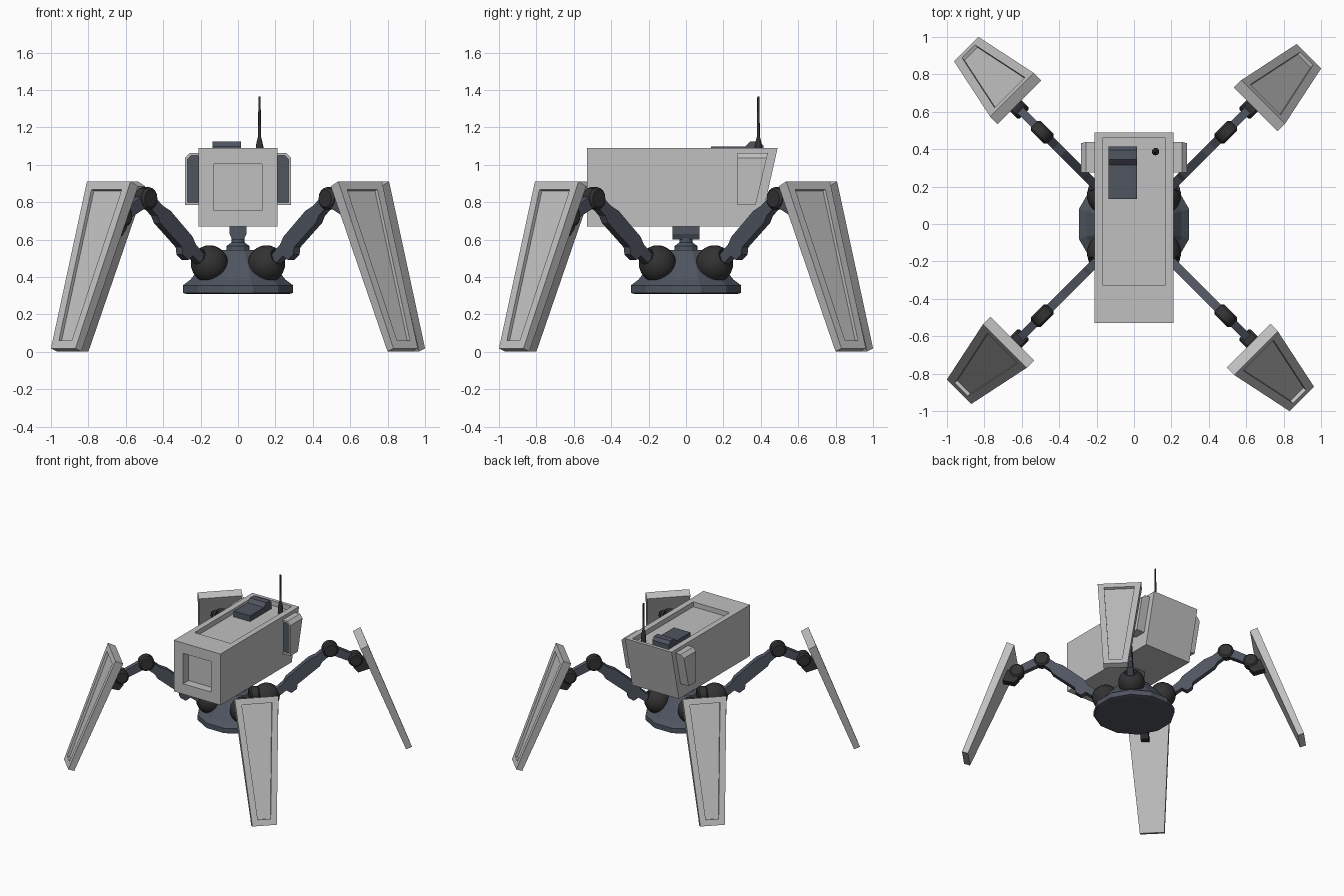
import bpy, bmesh, math
from mathutils import Matrix, Vector

if "Cube" in bpy.data.objects:
    bpy.data.objects.remove(bpy.data.objects["Cube"])


def material(name, rgb):
    m = bpy.data.materials.new(name)
    m.diffuse_color = (*rgb, 1)
    m.use_nodes = True
    m.node_tree.nodes["Principled BSDF"].inputs["Base Color"].default_value = m.diffuse_color
    return m


GREY = material("light grey", (0.53, 0.53, 0.53))
BLUE = material("slate blue", (0.078, 0.09, 0.118))
BLACK = material("joint black", (0.032, 0.032, 0.032))


def finish(bm, name, mats, smooth=False, mat=None):
    """Turn a bmesh into a named object with its materials."""
    if mat:
        bm.transform(mat)
    bmesh.ops.recalc_face_normals(bm, faces=bm.faces)
    me = bpy.data.meshes.new(name)
    bm.to_mesh(me)
    bm.free()
    for m in mats:
        me.materials.append(m)
    ob = bpy.data.objects.new(name, me)
    bpy.context.collection.objects.link(ob)
    if smooth:
        bpy.ops.object.select_all(action='DESELECT')
        ob.select_set(True)
        bpy.context.view_layer.objects.active = ob
        bpy.ops.object.shade_smooth_by_angle(angle=math.radians(35))
    return ob


def prism(points, a, b, axis):
    """Extrude a 2D profile from a to b along axis x or y."""
    bm = bmesh.new()
    def put(p, t):
        return (t, p[0], p[1]) if axis == 'x' else (p[0], t, p[1])
    lo = [bm.verts.new(put(p, a)) for p in points]
    hi = [bm.verts.new(put(p, b)) for p in points]
    bm.faces.new(lo)
    bm.faces.new(hi)
    n = len(points)
    for i in range(n):
        j = (i + 1) % n
        bm.faces.new((lo[i], lo[j], hi[j], hi[i]))
    bmesh.ops.recalc_face_normals(bm, faces=bm.faces)
    return bm


def lathe(profile, n, turn=0.0):
    """Stack rings of (radius, z) and cap both ends."""
    bm = bmesh.new()
    rings = [[bm.verts.new((r * math.cos(turn + math.tau * i / n),
                            r * math.sin(turn + math.tau * i / n), z))
              for i in range(n)] for r, z in profile]
    for p, q in zip(rings, rings[1:]):
        for i in range(n):
            j = (i + 1) % n
            bm.faces.new((p[i], p[j], q[j], q[i]))
    bm.faces.new(rings[0])
    bm.faces.new(rings[-1])
    return bm


def facing(bm, direction):
    d = Vector(direction)
    bm.normal_update()
    return max(bm.faces, key=lambda f: f.normal.dot(d))


def recess(bm, direction, margin, depth):
    """Inset the face pointing in a direction and sink it straight in."""
    f = facing(bm, direction)
    n = f.normal.copy()
    bmesh.ops.inset_region(bm, faces=[f], thickness=margin, use_even_offset=True)
    floor = bmesh.ops.extrude_face_region(bm, geom=[f])
    verts = [v for v in floor['geom'] if isinstance(v, bmesh.types.BMVert)]
    faces = [v for v in floor['geom'] if isinstance(v, bmesh.types.BMFace)]
    rim = list(f.verts) if f.is_valid else []
    if f.is_valid:
        bmesh.ops.delete(bm, geom=[f], context='FACES_ONLY')
    bmesh.ops.translate(bm, verts=verts, vec=-n * depth)
    return faces[0], rim + verts


# Head box with slanted back, front socket and roof tray
bm = prism([(-0.53, 0.67), (0.395, 0.67), (0.49, 1.09), (-0.53, 1.09)], -0.212, 0.212, 'x')
recess(bm, (0, -1, 0), 0.085, 0.07)
_, tray = recess(bm, (0, 0, 1), 0.047, 0.04)
for v in tray:
    v.co.y = 0.463 if v.co.y > 0 else -0.33
finish(bm, "head", [GREY])

# Roof hatch with raised rear block
finish(prism([(0.135, 1.045), (0.415, 1.045), (0.415, 1.1), (0.395, 1.125), (0.345, 1.125),
              (0.315, 1.097), (0.135, 1.097)], -0.135, 0.015, 'x'), "roof_hatch", [BLUE])

# Antenna
finish(lathe([(0.02, 1.045), (0.02, 1.1), (0.011, 1.14), (0.008, 1.15), (0.006, 1.365)], 12),
       "antenna", [BLACK], True, Matrix.Translation((0.115, 0.387, 0)))

# Side pods with dark front panels
for side, label in ((1, "right"), (-1, "left")):
    bm = prism([(0.275, 0.785), (0.372, 0.785), (0.438, 1.063), (0.275, 1.063)], 0.2, 0.284, 'x')
    edge = [e for e in bm.edges if all(v.co.x > 0.25 and v.co.z > 1 for v in e.verts)]
    bmesh.ops.bevel(bm, geom=edge, offset=0.027, segments=1, affect='EDGES')
    panel, _ = recess(bm, (0, -1, 0), 0.014, 0.012)
    panel.material_index = 1
    finish(bm, label + "_pod", [GREY, BLUE], mat=Matrix.Diagonal((side, 1, 1, 1)))

# Neck post and swivel
finish(lathe([(0.062, 0.53), (0.062, 0.565), (0.035, 0.585), (0.035, 0.63)], 12),
       "neck_post", [BLUE])
finish(prism([(-0.03, 0.6), (0.03, 0.6), (0.045, 0.63), (0.045, 0.675), (-0.045, 0.675),
              (-0.045, 0.63)], -0.072, 0.072, 'y'), "neck_swivel", [BLUE])

# Twelve-sided base
k = 1 / math.cos(math.pi / 12)
finish(lathe([(r * k, z) for r, z in ((0.275, 0.31), (0.295, 0.315), (0.295, 0.355), (0.255, 0.385),
                                      (0.125, 0.545))], 12, math.pi / 12), "base", [BLUE])

# Arm profile: along and across the line from hip to elbow
ARM = [(0, 0.027), (0.1, 0.03), (0.14, 0.046), (0.36, 0.05), (0.42, 0.034), (0.526, 0.034),
       (0.526, -0.034), (0.42, -0.034), (0.38, -0.05), (0.17, -0.048), (0.14, -0.075),
       (0.09, -0.072), (0.075, -0.03), (0, -0.027)]
HIP, ELBOW, ANKLE = Vector((0.285, 0, 0.49)), Vector((0.695, 0, 0.82)), Vector((0.885, 0, 0.725))


def along(start, end):
    d = end - start
    return Matrix.Translation(start) @ Matrix.Rotation(-math.atan2(d.z, d.x), 4, 'Y')


def drum(centre, r, width):
    b = width / 2
    bm = lathe([(r - 0.012, -b), (r, 0.012 - b), (r, b - 0.012), (r - 0.012, b)], 16)
    bm.transform(Matrix.Translation(centre) @ Matrix.Rotation(math.pi / 2, 4, 'X'))
    return bm


for i, label in enumerate(("back_right", "back_left", "front_left", "front_right")):
    turn = Matrix.Rotation(math.radians(45 + 90 * i), 4, 'Z')

    # Hip dome, leaning outward, with a flattened tip
    dome = [(0.1 * math.cos(a), 0.1 * math.sin(a))
            for a in (math.radians(d) for d in range(-80, 66, 16))]
    dome += [(0.045, 0.092), (0.035, 0.08)]
    lean = Matrix.Translation((0.215, 0, 0.47)) @ Matrix.Rotation(math.radians(65), 4, 'Y')
    finish(lathe(dome, 24), label + "_hip", [BLACK], True, turn @ lean)

    # Upper arm, elbow, forearm and ankle
    finish(prism(ARM, -0.024, 0.024, 'y'), label + "_upper_arm", [BLUE],
           mat=turn @ along(HIP, ELBOW))
    finish(drum(ELBOW, 0.06, 0.075), label + "_elbow", [BLACK], True, turn)
    finish(prism([(0, 0.035), (0.212, 0.03), (0.212, -0.03), (0, -0.035)], -0.022, 0.022, 'y'),
           label + "_forearm", [BLUE], mat=turn @ along(ELBOW, ANKLE))
    finish(drum(ANKLE, 0.055, 0.085), label + "_ankle", [BLACK], True, turn)
    finish(prism([(0.87, 0.73), (0.985, 0.73), (1.01, 0.65), (0.905, 0.62), (0.87, 0.66)],
                 -0.03, 0.03, 'y'), label + "_ankle_mount", [BLACK], mat=turn)

    # Tapered leg shell with a sunken outer panel
    bm = prism([(0.95, 0.912), (1.295, 0.018), (1.25, 0.002), (0.893, 0.885)], -1, 1, 'y')
    for v in bm.verts:
        half = 0.0925 if v.co.x > 1.1 else 0.165
        v.co.y = -0.027 + half * v.co.y
    recess(bm, (0.93, 0, 0.36), 0.047, 0.02)
    finish(bm, label + "_leg_shell", [GREY], mat=turn)
